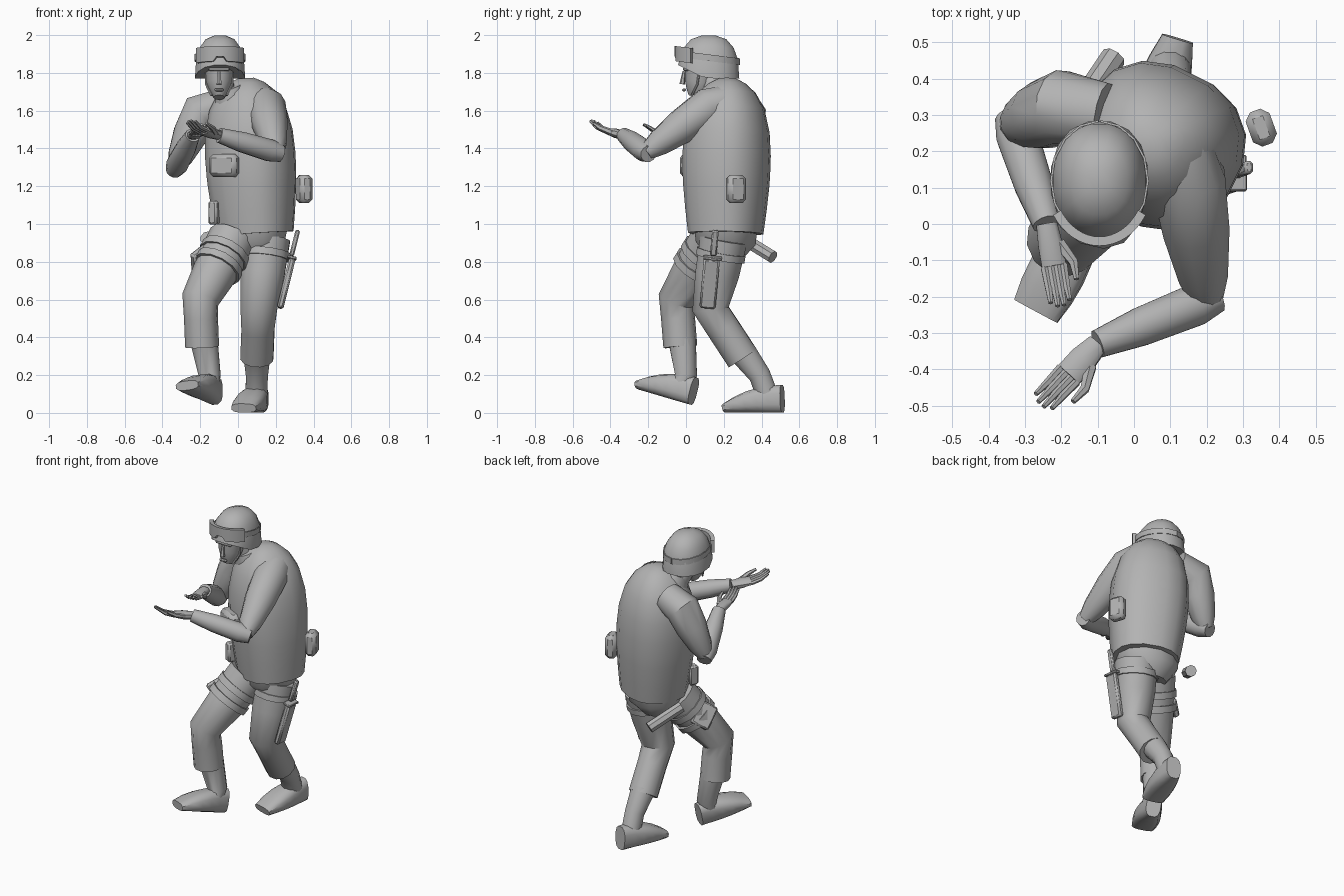
import bpy, bmesh, math
from mathutils import Vector, Euler

default_cube = bpy.data.objects.get("Cube")
if default_cube:
    bpy.data.objects.remove(default_cube, do_unlink=True)

grey = bpy.data.materials.new("plain_grey")
grey.use_nodes = True
grey.diffuse_color = (.45, .45, .45, 1)
for node in grey.node_tree.nodes:
    if node.type == 'BSDF_PRINCIPLED':
        node.inputs["Base Color"].default_value = grey.diffuse_color
X, Z = Vector((1, 0, 0)), Vector((0, 0, 1))
made_objects = []


def finish(name, bm):
    bmesh.ops.recalc_face_normals(bm, faces=bm.faces)
    mesh = bpy.data.meshes.new(name)
    bm.to_mesh(mesh)
    bm.free()
    mesh.materials.append(grey)
    part = bpy.data.objects.new(name, mesh)
    bpy.context.collection.objects.link(part)
    made_objects.append(part)
    return part


def skin(name, bm, loops):
    """Bridge consecutive vertex loops and close both ends."""
    for lower, upper in zip(loops, loops[1:]):
        for k in range(len(lower)):
            bm.faces.new((lower[k - 1], lower[k], upper[k], upper[k - 1]))
    bm.faces.new(loops[0])
    bm.faces.new(loops[-1])
    return finish(name, bm)


def signed_power(value, exponent):
    return math.copysign(abs(value) ** exponent, value)


def loft(name, centres, widths, depths=None, axis=X, boxy=1, sides=12):
    """Tube through the centres; a boxy value below one squares the section."""
    bm = bmesh.new()
    centres = [Vector(centre) for centre in centres]
    depths = depths or widths
    loops = []
    for i, centre in enumerate(centres):
        ahead = centres[min(i + 1, len(centres) - 1)]
        along = (ahead - centres[max(i - 1, 0)]).normalized()
        axis = (axis - along * axis.dot(along)).normalized()
        other = along.cross(axis)
        loop = []
        for k in range(sides):
            angle = math.tau * (k + .5) / sides
            across = axis * widths[i] * signed_power(math.cos(angle), boxy)
            through = other * depths[i] * signed_power(math.sin(angle), boxy)
            loop.append(bm.verts.new(centre + across + through))
        loops.append(loop)
    return skin(name, bm, loops)


def block(name, location, size, degrees=(0, 0, 0), bevel=.01):
    """Bevelled box, turned about its own centre."""
    bm = bmesh.new()
    bmesh.ops.create_cube(bm, size=1)
    bmesh.ops.scale(bm, vec=size, verts=bm.verts)
    bmesh.ops.bevel(bm, geom=bm.edges[:], offset=bevel, segments=1, affect='EDGES')
    turn = Euler([math.radians(angle) for angle in degrees]).to_matrix()
    bmesh.ops.rotate(bm, matrix=turn, verts=bm.verts)
    bmesh.ops.translate(bm, vec=location, verts=bm.verts)
    return finish(name, bm)


def head_band(name, centre, radii, height, thickness, half_angle, notch=0):
    """Curved strip facing the front, with an optional notch over the nose."""
    bm = bmesh.new()
    loops = []
    steps = 16
    for i in range(steps + 1):
        angle = math.radians(half_angle * (2 * i / steps - 1) - 90)
        bottom = -height / 2 + (notch if abs(i - steps / 2) < 2 else 0)
        corners = ((0, bottom), (thickness, bottom), (thickness, height / 2), (0, height / 2))
        loop = []
        for grow, z in corners:
            x = (radii[0] + grow) * math.cos(angle)
            y = (radii[1] + grow) * math.sin(angle)
            loop.append(bm.verts.new(Vector(centre) + Vector((x, y, z - y / 8))))
        loops.append(loop)
    return skin(name, bm, loops)


def leg(side, hip, knee, hem, strap_places):
    hip, knee, hem = Vector(hip), Vector(knee), Vector(hem)
    thigh = hip.lerp(knee, .5)
    loft(side + "_trouser_leg", [hip, thigh, knee, knee.lerp(hem, .4), hem],
         [.13, .12, .1, .09, .09])
    for place in strap_places:
        ends = [hip.lerp(thigh, place + shift) for shift in (-.1, .1)]
        loft(side + "_thigh_strap", ends, [.135, .135])


def boot(side, shin, ankle, heel, toe):
    """The foot runs along a straight sole from heel to toe."""
    shin, ankle, heel, toe = Vector(shin), Vector(ankle), Vector(heel), Vector(toe)
    instep = heel.lerp(toe, .25) + Z * .08
    loft(side + "_boot_shaft", [shin, ankle, instep], [.075, .06, .06])
    steps = [i / 5 for i in range(6)]
    heights = [.025 + .05 * (1 - t * t) for t in steps]
    widths = [.045 + .035 * math.sin(t * 2.4) for t in steps]
    centres = [heel.lerp(toe, t) + Z * h for t, h in zip(steps, heights)]
    loft(side + "_boot_foot", centres, widths, heights, boxy=.7)


def hand(side, wrist, tip, width):
    knuckle = wrist.lerp(tip, .5) - Z * .02
    middle = wrist.lerp(knuckle, .5)
    along = (knuckle - wrist).normalized()
    across = (X - along * along.x).normalized()
    loft(side + "_palm", [wrist, middle, knuckle], [.03, width, width], [.025, .025, .015],
         boxy=.8, sides=10)
    for i in range(4):
        offset = across * width * (i - 1.5) / 2
        end = knuckle.lerp(tip, 1 - abs(i - 1.5) / 10) + offset
        bend = knuckle.lerp(end, .55) - Z * .01
        loft(side + "_finger", [knuckle + offset, bend + offset * .4, end],
             [.012, .011, .007], sides=6)
    joint = knuckle + across * (width + .02) + Z * .01
    loft(side + "_thumb", [middle + across * width * .7, joint, joint + (tip - knuckle) * .4],
         [.018, .014, .008], sides=6)


def arm(side, root, shoulder, elbow, wrist, tip, palm_width):
    root, shoulder, elbow = Vector(root), Vector(shoulder), Vector(elbow)
    wrist, tip = Vector(wrist), Vector(tip)
    loft(side + "_sleeve",
         [root, shoulder, shoulder.lerp(elbow, .4), shoulder.lerp(elbow, .8), elbow],
         [.09, .105, .095, .07, .045])
    loft(side + "_forearm", [elbow.lerp(wrist, t) for t in (-.1, .1, .6, 1)],
         [.045, .06, .055, .04], axis=Z)
    hand(side, wrist, tip, palm_width)


# jacket: a barrel that closes over the shoulders, turned to the right side
twisted = Vector((.9, -.45, 0))
levels = [0, .15, .3, .37, .5, .65, .8, .9, .96, .99]
girths = [(.2 + .035 * math.sin(math.pi * t)) * (1 - t ** 8) ** .6 for t in levels]
spine = [Vector((.09, .21, .95)).lerp(Vector((.04, .22, 1.78)), t) for t in levels]
loft("jacket", spine, girths, [g * .95 for g in girths], axis=twisted, boxy=.85, sides=16)
loft("collar", [(-.02, .19, 1.62), (-.05, .16, 1.73)], [.11, .075])
block("chest_pouch", (-.07, .03, 1.31), (.16, .08, .12), (0, 0, -27), .02)

# trousers and boots
loft("hips", [(.07, .2, .83), (.07, .21, .9), (.08, .21, 1)], [.12, .18, .19],
     [.1, .16, .17], axis=twisted)
leg("right", (-.03, .15, .92), (-.2, -.05, .6), (-.19, -.03, .35), (.5, .9))
leg("left", (.15, .2, .92), (.11, .13, .55), (.1, .3, .29), (.45,))
boot("right", (-.18, -.02, .38), (-.15, 0, .2), (-.12, .04, .04), (-.27, -.24, .12))
boot("left", (.1, .3, .32), (.1, .39, .2), (.12, .51, 0), (.03, .21, 0))

# arms
arm("left", (.12, .23, 1.65), (.15, .12, 1.62), (.2, -.21, 1.38),
    (-.1, -.33, 1.47), (-.26, -.5, 1.55), .04)
arm("right", (-.08, .3, 1.63), (-.2, .32, 1.59), (-.33, .27, 1.3),
    (-.24, 0, 1.47), (-.2, -.23, 1.53), .035)

# head
loft("neck", [(-.04, .19, 1.62), (-.1, .12, 1.78)], [.06, .06])
loft("face", [(-.1, .05, 1.67), (-.1, .06, 1.7), (-.1, .07, 1.75), (-.1, .09, 1.87)],
     [.03, .05, .07, .08], [.04, .06, .08, .1])
loft("nose", [(-.1, -.02, 1.74), (-.1, -.01, 1.81)], [.015, .008], sides=6)
block("brow", (-.1, 0, 1.82), (.11, .03, .02), bevel=.005)
block("mouth", (-.1, -.01, 1.71), (.05, .02, .015), bevel=.005)

# helmet: a dome with its rim raised over the face
angles = [math.pi / 2 * i / 4.3 for i in range(5)]
dome = [math.cos(a) ** .7 for a in angles]
helmet = loft("helmet", [(-.095, .12, 1.8 + .2 * math.sin(a)) for a in angles],
              [d * .135 for d in dome], [d * .165 for d in dome], boxy=.9, sides=16)
for vert in helmet.data.vertices:
    if vert.co.z < 1.81:
        vert.co.z = 1.77 + max(0, .1 - vert.co.y) / 2
head_band("goggle_strap", (-.095, .12, 1.88), (.13, .16), .035, .006, 179)
head_band("goggles", (-.095, .12, 1.88), (.125, .155), .08, .025, 58, .025)
for side, sign in (("right", -1), ("left", 1)):
    loft(side + "_chin_strap", [(-.1 + sign * reach, y, z) for reach, y, z in
         ((.07, .07, 1.81), (.07, .06, 1.74), (.04, .03, 1.68))], [.006] * 3, sides=6)

# gear
block("side_pouch", (.35, .265, 1.185), (.07, .1, .15), (0, 0, 20), .02)
knife_tilt = (-5, 14, 0)
block("knife_sheath", (.255, .125, .685), (.035, .085, .27), knife_tilt)
block("knife_guard", (.285, .14, .82), (.05, .1, .015), knife_tilt, .004)
block("knife_handle", (.3, .15, .9), (.025, .035, .14), knife_tilt, .007)
loft("holster_tube", [(-.17, .29, .93), (-.055, .46, .825)], [.035, .035], sides=8)
block("thigh_holster", (-.2, .1, .81), (.04, .12, .15), (35, 25, -35))
block("belt_pouch", (-.125, .11, 1.06), (.05, .06, .125), (0, 0, -27))

bpy.ops.object.select_all(action='DESELECT')
for part in made_objects:
    part.select_set(True)
bpy.context.view_layer.objects.active = made_objects[0]
bpy.ops.object.shade_smooth_by_angle(angle=math.radians(42))
